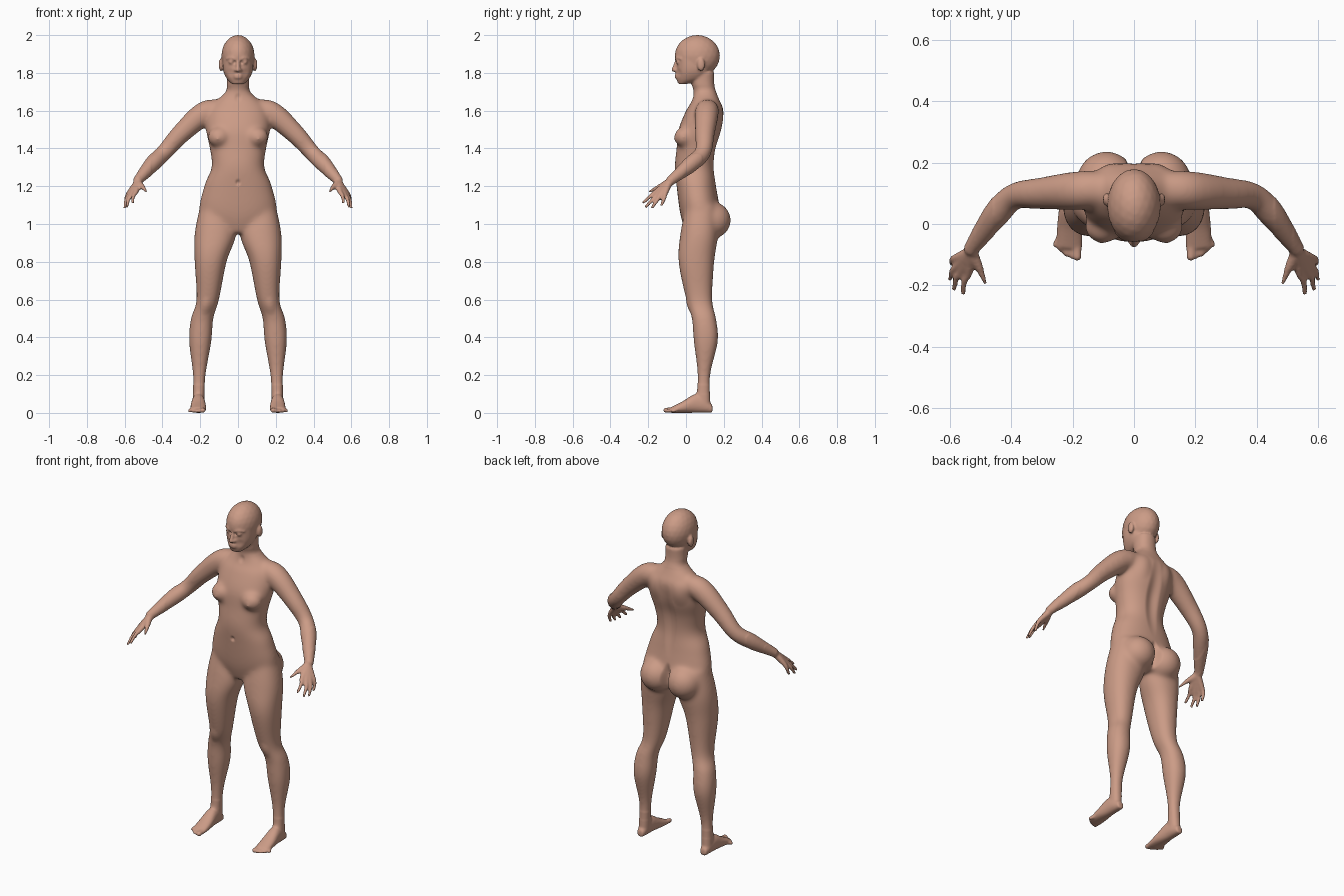
import bpy, bmesh, math
from mathutils import Vector, Matrix

if "Cube" in bpy.data.objects:
    bpy.data.objects.remove(bpy.data.objects["Cube"])

skin_colour = (.6, .33, .24, 1)
skin = bpy.data.materials.new("warm skin")
skin.use_nodes = True
skin.diffuse_color = skin_colour
skin.node_tree.nodes["Principled BSDF"].inputs["Base Color"].default_value = skin_colour

bm = bmesh.new()


# Helpers
def spline(rows, steps=6):
    """Smooth curve through rows of any length."""
    points = [Vector(row) for row in rows]
    slopes = [(points[min(i + 1, len(points) - 1)] - points[max(i - 1, 0)]) / 2
              for i in range(len(points))]
    curve = []
    for i in range(len(points) - 1):
        start, end = points[i], points[i + 1]
        for step in range(steps):
            t = step / steps
            ease = t * t * (3 - 2 * t)
            curve.append(start.lerp(end, ease) + slopes[i] * (t * (1 - t) ** 2)
                         - slopes[i + 1] * (t * t * (1 - t)))
    return curve + [points[-1]]


def ring(centre, side, depth, power=2.2, count=28):
    """Rounded cross-section, boxier as the power rises."""
    section = []
    for i in range(count):
        angle = math.tau * i / count
        across, along = math.cos(angle), math.sin(angle)
        section.append(centre
                       + side * math.copysign(abs(across) ** (2 / power), across)
                       + depth * math.copysign(abs(along) ** (2 / power), along))
    return section


def loft(rings):
    loops = [[bm.verts.new(point) for point in section] for section in rings]
    count = len(loops[0])
    faces = [bm.faces.new((low[i], low[i - count + 1], high[i - count + 1], high[i]))
             for low, high in zip(loops, loops[1:]) for i in range(count)]
    faces += [bm.faces.new(loops[0][::-1]), bm.faces.new(loops[-1])]
    bmesh.ops.recalc_face_normals(bm, faces=faces)


def stack(rows):
    """Level sections: height, left edge, right edge, front, back."""
    loft([ring(Vector((left + right, front + back, height * 2)) / 2,
               Vector(((right - left) / 2, 0, 0)), Vector((0, (back - front) / 2, 0)))
          for height, left, right, front, back in spline(rows)])


def symmetric_stack(rows):
    stack([(height, -half, half, front, back) for height, half, front, back in rows])


def blob(centre, radii):
    placement = Matrix.Translation(centre) @ Matrix.Diagonal((*radii, 1))
    bmesh.ops.create_icosphere(bm, subdivisions=3, radius=1, matrix=placement)


def limb(rows):
    """Round tube through x, y, z, radius with a domed tip."""
    points = spline(rows)
    rings = []
    for i, point in enumerate(points):
        ahead, behind = points[min(i + 1, len(points) - 1)], points[max(i - 1, 0)]
        direction = (ahead - behind).to_3d().normalized()
        side = direction.cross(Vector((.3, .2, 1))).normalized()
        radius = point[3]
        rings.append(ring(point.to_3d(), side * radius,
                          direction.cross(side) * radius, power=2, count=16))
    loft(rings)
    tip = points[-1]
    blob(tip.to_3d(), [tip[3]] * 3)


def torso_and_neck():
    symmetric_stack([
        (.95, .07, 0, .15), (1.05, .2, -.03, .18), (1.2, .18, -.05, .16),
        (1.3, .14, -.06, .15), (1.4, .15, -.05, .16), (1.5, .17, -.04, .19),
        (1.6, .16, 0, .2), (1.65, .12, .03, .18), (1.7, .065, .04, .16),
        (1.74, .06, .03, .15), (1.8, .06, .02, .15)])


def head():
    skull_centre, skull_radii = (0, .06, 1.89), (.088, .12, .111)
    blob(skull_centre, skull_radii)
    symmetric_stack([(1.74, .03, -.04, 0), (1.77, .06, -.05, .1),
                     (1.82, .08, -.05, .13), (1.9, .08, -.05, .12)])
    bridge, nose_tip = (0, -.05, 1.86, .009), (0, -.066, 1.816, .012)
    limb([bridge, nose_tip])
    for lip_height in (1.776, 1.789):
        blob((0, -.05, lip_height), (.024, .01, .007))


def face_side(side):
    blob((.012 * side, -.056, 1.814), (.01, .01, .008))
    brow_inner, brow_outer = (.01 * side, -.054, 1.872, .007), (.06 * side, -.026, 1.874, .006)
    brow_peak = (.035 * side, -.046, 1.88, .008)
    limb([brow_inner, brow_peak, brow_outer])
    eye_centre = (.035 * side, -.04, 1.857)
    blob(eye_centre, (.016, .014, .012))
    ear_centre = (.09 * side, .08, 1.843)
    blob(ear_centre, (.013, .021, .035))


def chest_and_seat(side):
    blob((.1 * side, -.01, 1.46), (.062, .054, .055))
    blob((.11 * side, -.062, 1.45), [.009] * 3)
    blob((.09 * side, .135, 1.02), (.1, .104, .1))


def leg(side):
    stack([(height, inner * side, outer * side, front, back)
           for height, inner, outer, front, back in (
               (1.1, .05, .2, 0, .16), (.95, .01, .23, -.03, .17),
               (.8, .06, .23, -.04, .15), (.6, .1, .22, 0, .14),
               (.5, .13, .25, .03, .16), (.38, .14, .26, .04, .17),
               (.2, .17, .24, .06, .13), (.03, .18, .24, .05, .13))])


def foot(side):
    sections = spline([(.14, .02, .04), (.1, .03, .08), (.05, .035, .1),
                       (-.02, .042, .06), (-.08, .042, .03)])
    loft([ring(Vector((.21 * side, along, height / 2)), Vector((half, 0, 0)),
               Vector((0, 0, height / 2))) for along, half, height in sections])
    for toe in range(5):
        radius = .01 if toe else .014
        root = ((.19 + .013 * toe) * side, -.04, .02, radius)
        tip = ((.185 + .018 * toe) * side, .0025 * toe ** 2 - .107, radius, radius)
        limb([root, tip])


def arm(side):
    limb([(x * side, y, z, radius) for x, y, z, radius in (
        (.06, .12, 1.6, .05), (.17, .11, 1.59, .065), (.3, .1, 1.48, .054),
        (.39, .09, 1.38, .045), (.45, .03, 1.32, .045), (.53, -.08, 1.23, .026))])


def hand(side):
    wrist = Vector((.53, -.09, 1.22))
    index_knuckle, little_knuckle = Vector((.54, -.16, 1.17)), Vector((.58, -.11, 1.16))
    index_tip, little_tip = Vector((.557, -.225, 1.115)), Vector((.595, -.13, 1.1))
    arch = Vector((.01, -.01, -.01))

    def finger(points, radii):
        limb([(p.x * side, p.y, p.z, r) for p, r in zip(points, radii)])

    for i in range(4):
        bulge = arch * math.sin(math.pi * i / 3)
        knuckle = index_knuckle.lerp(little_knuckle, i / 3) + bulge
        tip = index_tip.lerp(little_tip, i / 3) + bulge * 2
        joint = knuckle.lerp(tip, .5) - arch / 2 + Vector((arch.y, 0, 0)) * -1
        finger((wrist.lerp(knuckle, .1), knuckle, joint, tip), (.02, .0135, .0105, .0085))
    thumb_base, thumb_tip = Vector((.508, -.135, 1.2)), Vector((.486, -.193, 1.172))
    finger((wrist, thumb_base, thumb_tip), (.02, .016, .009))


# Build the parts
torso_and_neck()
head()
for side in (1, -1):
    for part in (face_side, chest_and_seat, leg, foot, arm, hand):
        part(side)

# Fuse the parts into one skin
mesh = bpy.data.meshes.new("body")
bm.to_mesh(mesh)
bm.free()
body = bpy.data.objects.new("body", mesh)
bpy.context.collection.objects.link(body)
fuse = body.modifiers.new("fuse", 'REMESH')
fuse.mode = 'VOXEL'
fuse.voxel_size = .0062
evaluated = body.evaluated_get(bpy.context.evaluated_depsgraph_get())
fused = bpy.data.meshes.new_from_object(evaluated)
body.modifiers.clear()
body.data = fused
bm = bmesh.new()
bm.from_mesh(fused)


# Soften: lightly on head, hands and feet, more on the trunk and limbs
def soften(verts, times):
    for _ in range(times):
        bmesh.ops.smooth_vert(bm, verts=verts, factor=.5,
                              use_axis_x=True, use_axis_y=True, use_axis_z=True)


def between(ankle, neck, wrist):
    return [v for v in bm.verts if ankle < v.co.z < neck and abs(v.co.x) < wrist]


soften(bm.verts[:], 3)
soften(between(ankle=.1, neck=1.73, wrist=.52), 10)
soften(between(ankle=.15, neck=1.69, wrist=.46), 22)


# Press hollows into the skin, or raise it with a negative depth
def press(centre, reach, depth):
    for v in bm.verts:
        place = Vector((abs(v.co.x), v.co.y, v.co.z)) - Vector(centre)
        distance = sum((offset / size) ** 2 for offset, size in zip(place, reach))
        if distance < 1:
            v.co.y += depth * (1 - distance) ** 2


spine, seat_cleft, navel = (0, .17, 1.4), (0, .2, 1.03), (0, -.05, 1.22)
shoulder_blade, kneecap = (.09, .19, 1.56), (.17, 0, .56)
eye_corner, cheek, throat = (.017, -.05, 1.856), (.045, -.05, 1.8), (0, .02, 1.67)
press(spine, (.05, .1, .26), -.014)
press(seat_cleft, (.03, .12, .1), -.03)
press(navel, (.016, .03, .02), .01)
press(shoulder_blade, (.06, .06, .09), .008)
press(kneecap, (.04, .05, .06), -.006)
press(eye_corner, (.015, .03, .014), .009)
press(cheek, (.03, .04, .03), .005)
press(throat, (.025, .04, .03), .008)

# Finish the surface
for face in bm.faces:
    face.smooth = True
    face.material_index = 0
bm.to_mesh(fused)
bm.free()
fused.materials.clear()
fused.materials.append(skin)
